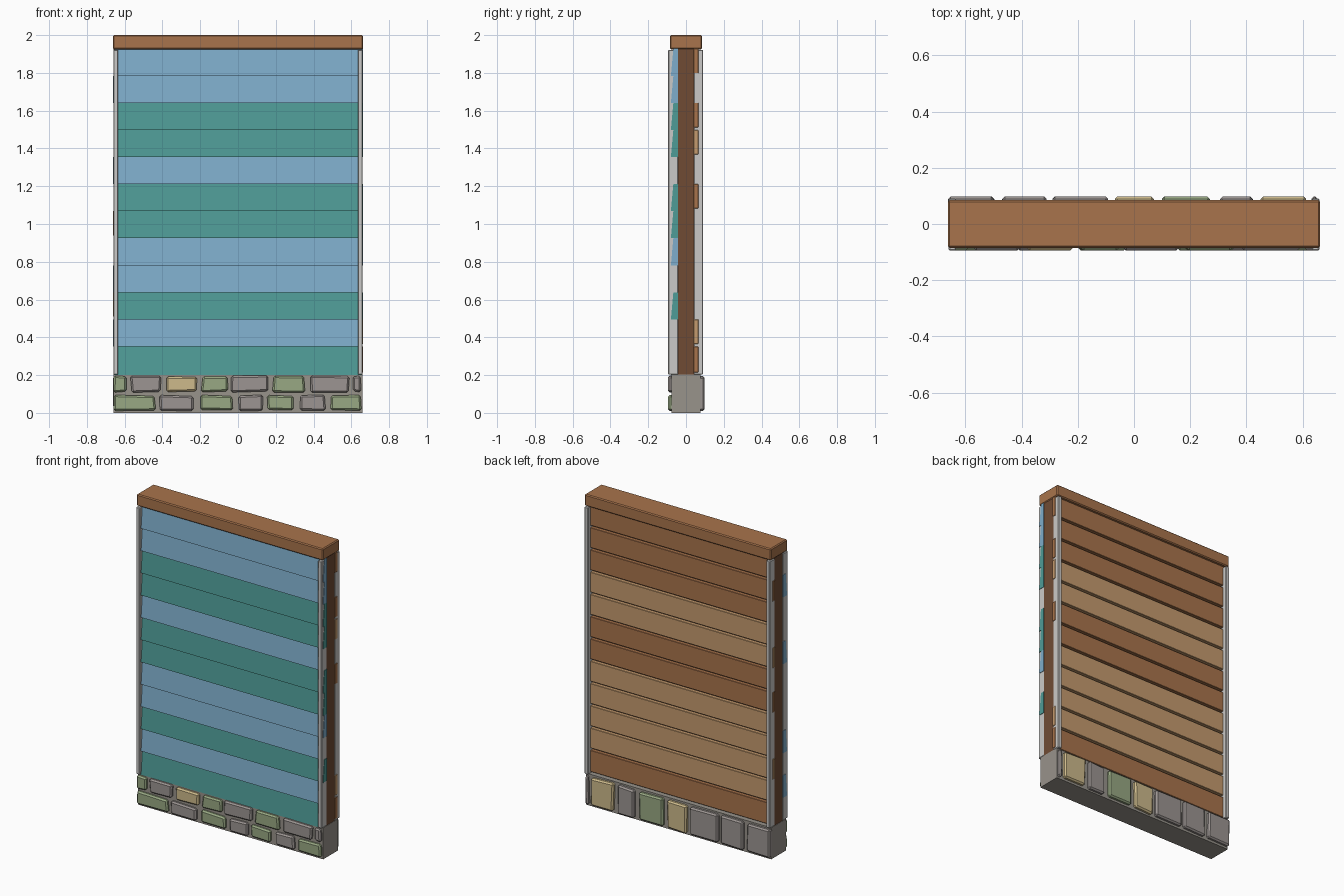
import bpy, bmesh, random
from mathutils import Vector

if "Cube" in bpy.data.objects:
    bpy.data.objects.remove(bpy.data.objects["Cube"])

random.seed(4)


def mat(name, hexcol):
    """One flat material from an sRGB hex colour."""
    def lin(c):
        c /= 255
        return c / 12.92 if c <= 0.04045 else ((c + 0.055) / 1.055) ** 2.4
    m = bpy.data.materials.new(name)
    m.diffuse_color = [lin(int(hexcol[i:i + 2], 16)) for i in (0, 2, 4)] + [1]
    m.use_nodes = True
    m.node_tree.nodes["Principled BSDF"].inputs["Base Color"].default_value = m.diffuse_color
    return m


BLUE, TEAL = mat("sky blue paint", "7FAECC"), mat("teal paint", "4F9C97")
BROWN, TAN = mat("warm brown wood", "A9744C"), mat("tan wood", "C59B6E")
DARK, TRIM = mat("dark wood core", "704B34"), mat("pale trim", "CBCAC8")
GREY, GREEN = mat("grey stone", "9C9592"), mat("mossy stone", "98A883")
SAND, MORTAR = mat("sandy stone", "CDBA8B"), mat("mortar", "98938B")


def prism(name, m, profile, x0, x1, bevel=0):
    """Extrude a (y, z) outline along x."""
    bm = bmesh.new()
    a = [bm.verts.new((x0, y, z)) for y, z in profile]
    b = [bm.verts.new((x1, y, z)) for y, z in profile]
    bm.faces.new(a)
    bm.faces.new(b[::-1])
    n = len(a)
    for i in range(n):
        bm.faces.new((a[i], b[i], b[(i + 1) % n], a[(i + 1) % n]))
    bmesh.ops.recalc_face_normals(bm, faces=bm.faces)
    if bevel:
        bmesh.ops.bevel(bm, geom=bm.edges[:], offset=bevel, segments=1, affect='EDGES')
    me = bpy.data.meshes.new(name)
    bm.to_mesh(me)
    bm.free()
    me.materials.append(m)
    ob = bpy.data.objects.new(name, me)
    bpy.context.collection.objects.link(ob)
    return ob


def box(name, m, x0, x1, y0, y1, z0, z1, bevel=0):
    return prism(name, m, [(y0, z0), (y1, z0), (y1, z1), (y0, z1)], x0, x1, bevel)


def stone(name, m, x0, x1, y0, y1, z0, z1, jitter):
    """Chipped block with slightly uneven corners on the wall plane."""
    ob = box(name, m, x0, x1, y0, y1, z0, z1, 0.009)
    mid = Vector(((x0 + x1) / 2, 0, (z0 + z1) / 2))
    shift = {(sx, sz): (random.uniform(0, jitter), random.uniform(0, jitter))
             for sx in (-1, 1) for sz in (-1, 1)}
    for v in ob.data.vertices:
        sx, sz = (1 if v.co.x > mid.x else -1), (1 if v.co.z > mid.z else -1)
        dx, dz = shift[sx, sz]
        v.co.x -= sx * dx
        v.co.z -= sz * dz


# Wall core, mortar plinth and top beam
box("wall_core", DARK, -0.658, 0.658, -0.042, 0.042, 0.19, 1.94)
box("plinth", MORTAR, -0.66, 0.66, -0.076, 0.076, 0, 0.203)
box("top_beam", BROWN, -0.663, 0.663, -0.085, 0.085, 1.925, 2.0, 0.006)

# Corner trim posts
for side in (-1, 1):
    xs = sorted((side * 0.634, side * 0.66))
    box("front_trim_post", TRIM, *xs, -0.094, -0.04, 0.203, 1.922, 0.004)
    box("back_trim_post", TRIM, *xs, 0.04, 0.091, 0.203, 1.922, 0.004)

# Siding: painted overlapping boards in front, wood planks with gaps behind
TOP, PITCH, N = 1.928, 0.1433, 12
front = "BBTTBTTBBTBT"
back = "bbbttbbttttb"
for i in range(N):
    z1 = TOP - i * PITCH
    z0 = z1 - PITCH if i < N - 1 else 0.2
    xr = 0.663 if i in (0, 1, 2, 3, 5, 6, 7, 9) else 0.655
    xl = 0.663 if i in (1, 4, 8, 10) else 0.655
    prism("front_board", BLUE if front[i] == "B" else TEAL,
          [(-0.042, z0), (-0.080, z0), (-0.067, z1), (-0.042, z1)], -xl, xr)
    xr = 0.663 if i in (0, 2, 3, 5, 10, 11) else 0.655
    xl = 0.663 if i in (1, 4, 6, 9) else 0.655
    box("back_plank", BROWN if back[i] == "b" else TAN,
        -xl, xr, 0.04, 0.065, z0 + 0.014, z1, 0.002)

# Front stones: two courses as (x start, x end, colour)
lower = [(-.66, -.435, GREEN), (-.42, -.235, GREY), (-.205, -.025, GREEN), (-.002, .135, GREY),
         (.15, .30, GREEN), (.325, .465, GREY), (.49, .657, GREEN)]
upper = [(-.663, -.588, GREEN), (-.57, -.405, GREY), (-.38, -.212, SAND), (-.195, -.05, GREEN),
         (-.04, .162, GREY), (.182, .357, GREEN), (.383, .59, GREY), (.607, .657, GREY)]
for row, z0, z1 in ((lower, 0.01, 0.096), (upper, 0.107, 0.198)):
    for x0, x1, m in row:
        stone("front_stone", m, x0, x1, -0.095, -0.06, z0, z1, 0.008)

# Back stones: one tall course
for x0, x1, m in [(-.662, -.495, GREY), (-.47, -.31, GREY), (-.297, -.087, GREY), (-.07, .073, SAND),
                  (.094, .272, GREEN), (.30, .428, GREY), (.45, .617, SAND), (.63, .66, GREY)]:
    stone("back_stone", m, x0, x1, 0.06, 0.098, 0.01, 0.196, 0.007)
